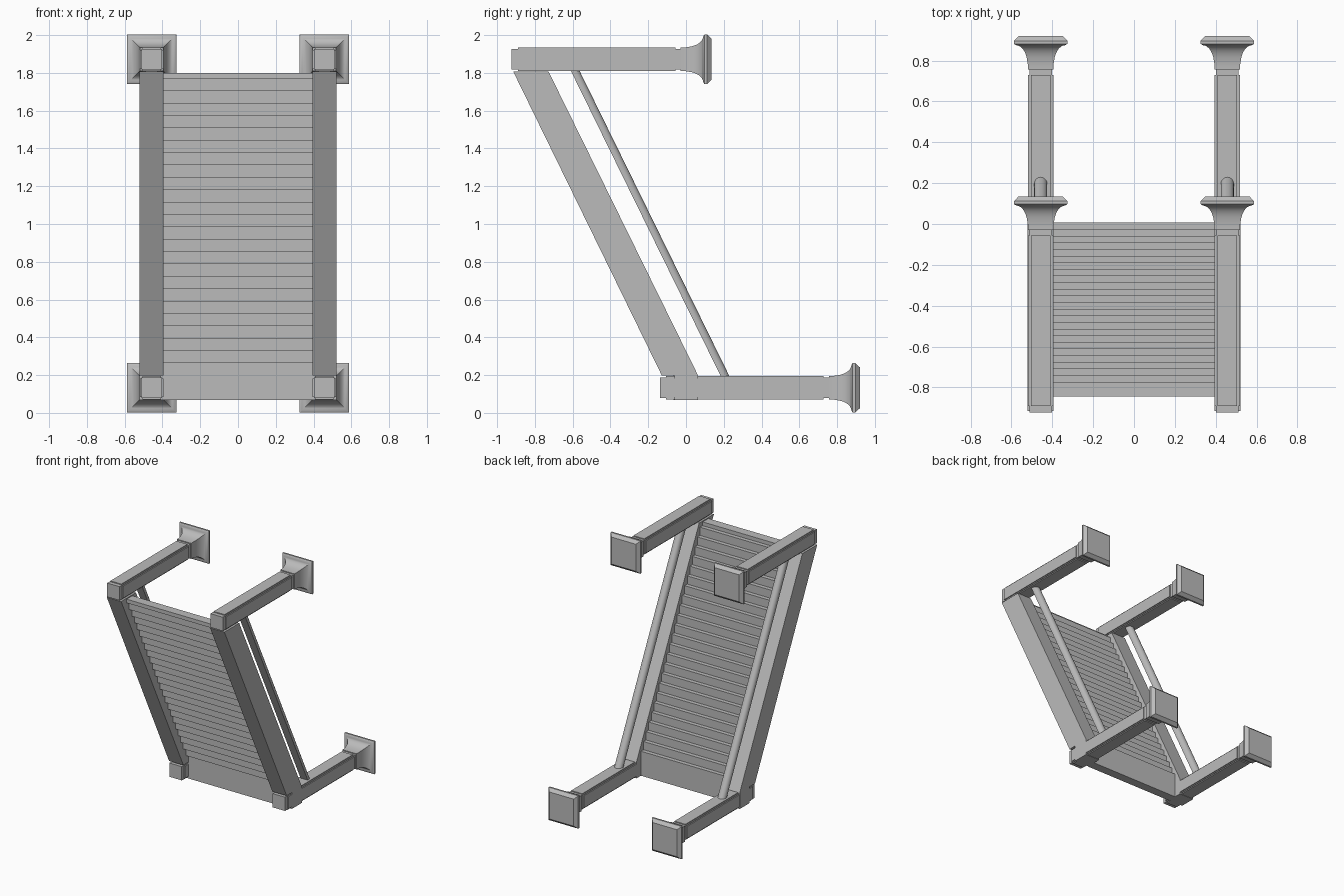
import bpy, bmesh, math

if "Cube" in bpy.data.objects:
    bpy.data.objects.remove(bpy.data.objects["Cube"])

grey = bpy.data.materials.new("plain grey")
grey.diffuse_color = (0.5, 0.5, 0.5, 1)
grey.use_nodes = True
grey.node_tree.nodes["Principled BSDF"].inputs["Base Color"].default_value = grey.diffuse_color

PX = 0.457                      # sideways distance of posts, stringers and rails
LOW_Z, TOP_Z = 0.133, 1.872     # post axes
TOP_Y, SHIFT = -0.9225, 0.785   # start of the upper posts, offset of the lower ones


def loft(name, rings, smooth=False):
    """Skin matching rings of points and close both ends."""
    bm = bmesh.new()
    rows = [[bm.verts.new(p) for p in r] for r in rings]
    n = len(rows[0])
    for a, b in zip(rows, rows[1:]):
        for i in range(n):
            j = (i + 1) % n
            bm.faces.new((a[i], a[j], b[j], b[i]))
    bm.faces.new(rows[0][::-1])
    bm.faces.new(rows[-1])
    bmesh.ops.recalc_face_normals(bm, faces=bm.faces)
    me = bpy.data.meshes.new(name)
    bm.to_mesh(me)
    bm.free()
    me.materials.append(grey)
    ob = bpy.data.objects.new(name, me)
    bpy.context.collection.objects.link(ob)
    if smooth:
        bpy.ops.object.select_all(action='DESELECT')
        ob.select_set(True)
        bpy.context.view_layer.objects.active = ob
        bpy.ops.object.shade_smooth_by_angle(angle=math.radians(30))
    return ob


def square(x, y, z, h):
    return [(x + a * h, y, z + b * h) for a, b in ((-1, -1), (1, -1), (1, 1), (-1, 1))]


def notched(x, y, z, h, n):
    """Square section with a small rebate along every corner."""
    q = h - n
    pts = [(-q, -h), (q, -h), (q, -q), (h, -q), (h, q), (q, q),
           (q, h), (-q, h), (-q, q), (-h, q), (-h, -q), (-q, -q)]
    return [(x + a, y, z + b) for a, b in pts]


def post(name, x, y, z):
    # square core showing as the foot and the neck
    loft(name + "_core", [square(x, y, z, 0.055), square(x, y + 0.92, z, 0.055)])
    # shaft with rebated corners
    loft(name + "_shaft", [notched(x, y + 0.032, z, 0.0625, 0.014),
                           notched(x, y + 0.866, z, 0.0625, 0.014)])
    # flared square cap: straight collar, cove, rim and bevelled top
    prof = [(0.894, 0.0625), (0.917, 0.0625)]
    for i in range(1, 9):
        a = math.pi / 2 * i / 8
        prof.append((0.917 + 0.096 * math.sin(a), 0.0645 + 0.0555 * (1 - math.cos(a))))
    prof += [(1.02, 0.131), (1.034, 0.131), (1.058, 0.108)]
    loft(name + "_cap", [square(x, y + d, z, h) for d, h in prof], smooth=True)


for s, side in ((-1, "left"), (1, "right")):
    x = s * PX
    post(side + "_upper_post", x, TOP_Y, TOP_Z)
    post(side + "_lower_post", x, TOP_Y + SHIFT, LOW_Z)

    # slanted stringer with a squared heel around the lower post
    outline = [(-0.915, 1.808), (-0.728, 1.808), (0.064, 0.198), (0.064, 0.068),
               (-0.062, 0.068), (-0.062, 0.198), (-0.128, 0.198)]
    loft(side + "_stringer", [[(x + d, y, z) for y, z in outline] for d in (-0.0635, 0.0635)])

    # hand rail with a rounded outer side, trimmed level at both ends
    arc = [(-0.032, -0.022), (0.032, -0.022)]
    arc += [(0.032 * math.cos(math.pi * i / 10), -0.010 + 0.034 * math.sin(math.pi * i / 10))
            for i in range(11)]
    loft(side + "_rail", [[(x + a, yc + b, z) for a, b in arc]
                          for yc, z in ((-0.588, 1.812), (0.207, 0.192))], smooth=True)

# flight of overlapping steps between the stringers
RUN, RISE, THICK, HALF = 0.0655, 0.0325, 0.072, 0.396
for k in range(25):
    top = min(1.8, 1.77 + RUN - RUN * k)
    bottom = 1.77 - RUN * k if k < 24 else 0.068
    y = -0.845 + RISE * k
    rect = [(y, bottom), (y + THICK, bottom), (y + THICK, top), (y, top)]
    loft("step_%02d" % (k + 1), [[(x, a, b) for a, b in rect] for x in (-HALF, HALF)])
